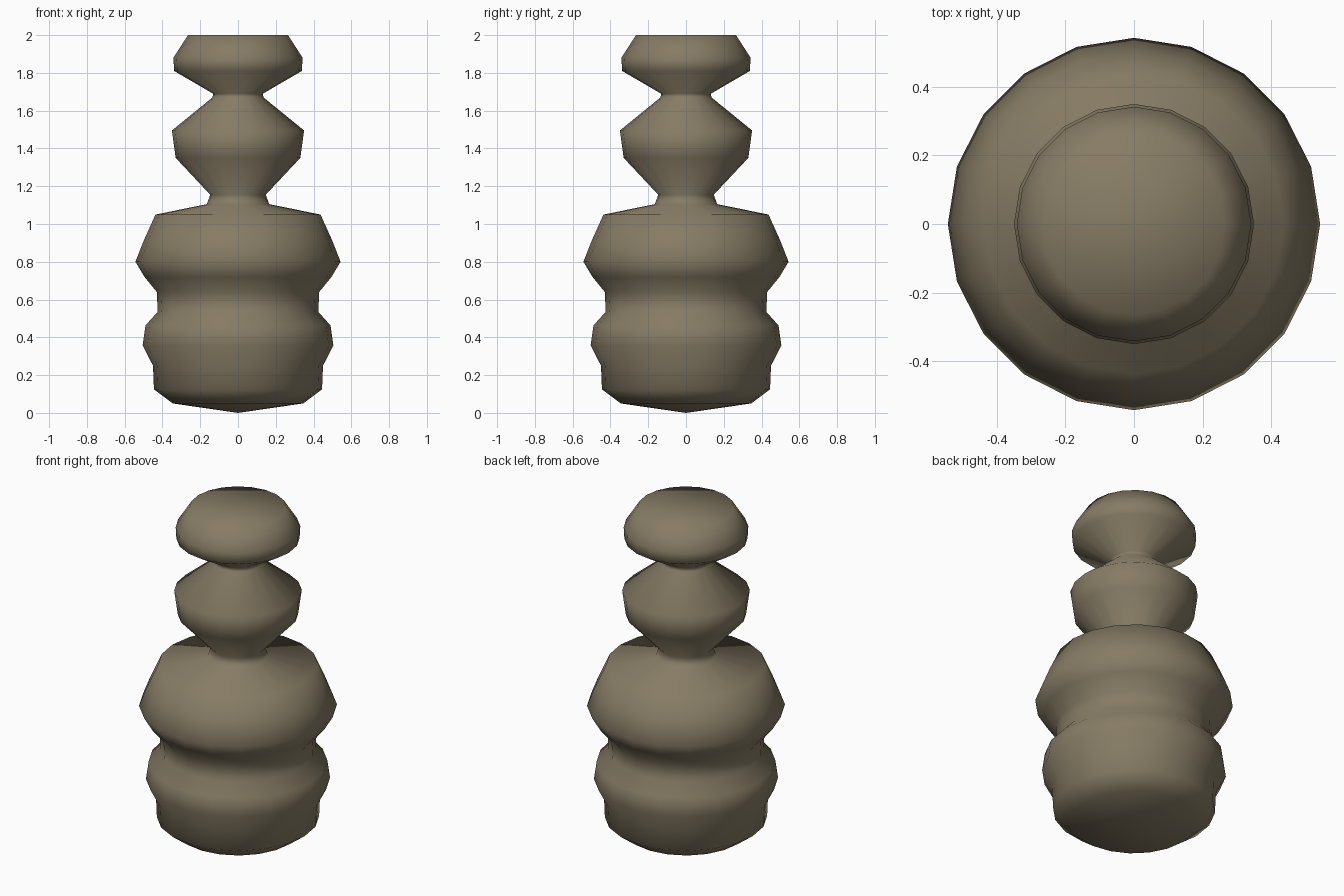
import bpy, bmesh, math

if "Cube" in bpy.data.objects:
    bpy.data.objects.remove(bpy.data.objects["Cube"])

# Outline of the turned body: (radius, height) from bottom to top
PROFILE = [
    (0, 0), (0.345, 0.05), (0.445, 0.125),               # rounded foot
    (0.45, 0.25), (0.505, 0.357), (0.49, 0.463),         # lower bulge
    (0.425, 0.535), (0.43, 0.64),                        # waist
    (0.495, 0.72), (0.543, 0.80), (0.50, 0.91), (0.437, 1.05),  # upper bulge
    (0.165, 1.105), (0.147, 1.155),                      # lower neck
    (0.33, 1.35), (0.35, 1.495),                         # middle bead
    (0.135, 1.67), (0.132, 1.69),                        # upper neck
    (0.338, 1.81), (0.342, 1.88), (0.265, 2.0), (0, 2.0),  # head
]
SIDES = 20

# Spin the outline around z
bm = bmesh.new()
verts = [bm.verts.new((r, 0, z)) for r, z in PROFILE]
edges = [bm.edges.new(pair) for pair in zip(verts, verts[1:])]
bmesh.ops.spin(bm, geom=verts + edges, cent=(0, 0, 0), axis=(0, 0, 1),
               angle=math.tau, steps=SIDES, use_merge=False)
bmesh.ops.remove_doubles(bm, verts=bm.verts[:], dist=0.0005)
bmesh.ops.recalc_face_normals(bm, faces=bm.faces[:])
for face in bm.faces:
    face.smooth = True

mesh = bpy.data.meshes.new("turned_body")
bm.to_mesh(mesh)
bm.free()
body = bpy.data.objects.new("turned_body", mesh)
bpy.context.collection.objects.link(body)

# Dull brown clay colour
clay = bpy.data.materials.new("brown_clay")
clay.diffuse_color = (0.24, 0.20, 0.13, 1)
clay.use_nodes = True
clay.node_tree.nodes["Principled BSDF"].inputs["Base Color"].default_value = clay.diffuse_color
mesh.materials.append(clay)
